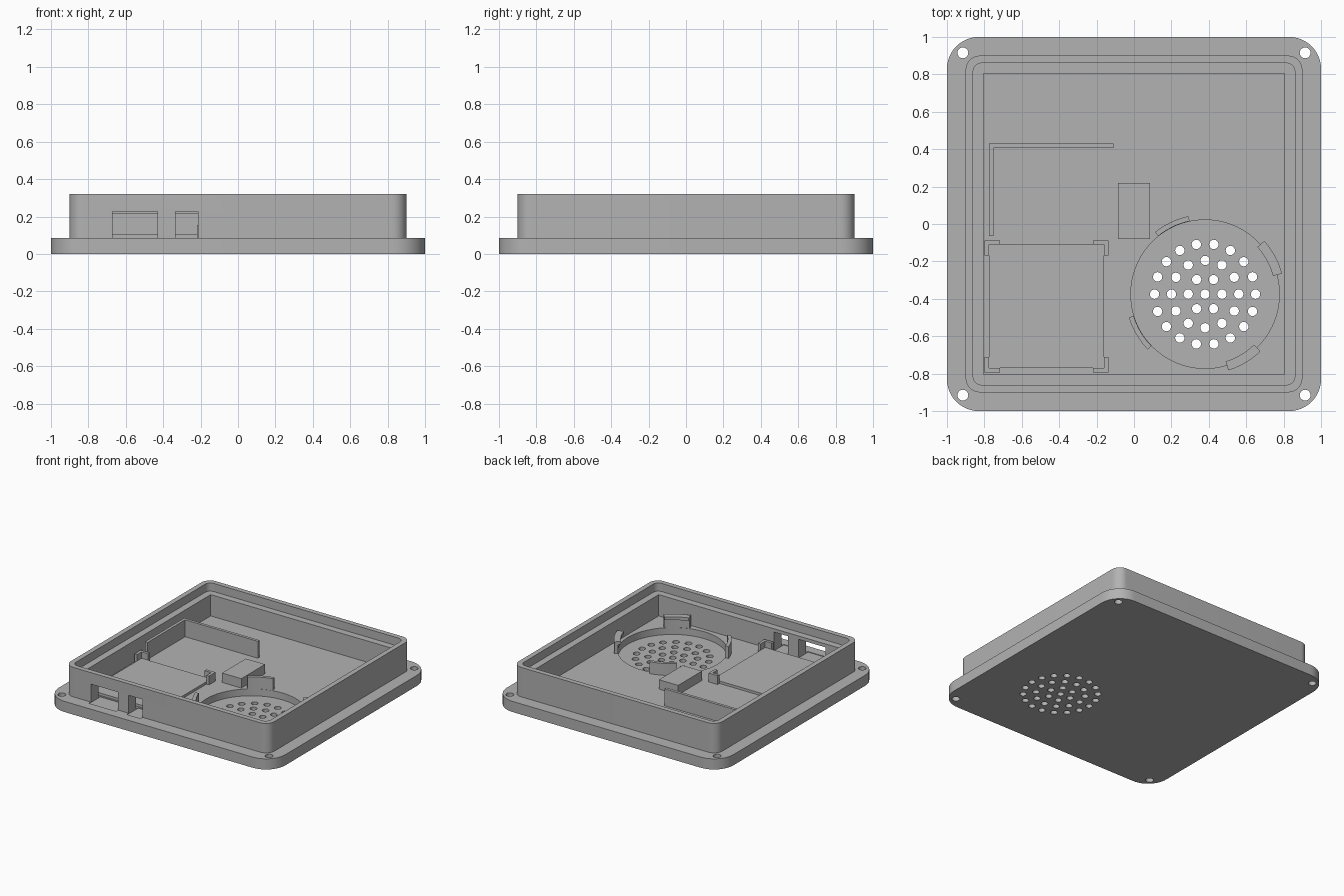
import bpy
import bmesh
from math import cos, sin, radians, pi

cube = bpy.data.objects.get("Cube")
if cube:
    bpy.data.objects.remove(cube, do_unlink=True)

grey = bpy.data.materials.new("plain_grey")
grey.use_nodes = True
grey.diffuse_color = (0.45, 0.45, 0.45, 1)
grey.node_tree.nodes["Principled BSDF"].inputs["Base Color"].default_value = (0.45, 0.45, 0.45, 1)

FLOOR = 0.085
SINK = FLOOR - 0.01          # parts start slightly inside the floor
SPEAKER = (0.38, -0.375)


def prisms(name, outlines, z0, z1):
    """One object made of upright prisms, one per outline."""
    bm = bmesh.new()
    for outline in outlines:
        low = [bm.verts.new((x, y, z0)) for x, y in outline]
        high = [bm.verts.new((x, y, z1)) for x, y in outline]
        bm.faces.new(low)
        bm.faces.new(high)
        for i in range(len(low)):
            j = (i + 1) % len(low)
            bm.faces.new((low[i], low[j], high[j], high[i]))
    bmesh.ops.recalc_face_normals(bm, faces=bm.faces)
    mesh = bpy.data.meshes.new(name)
    bm.to_mesh(mesh)
    bm.free()
    mesh.materials.append(grey)
    obj = bpy.data.objects.new(name, mesh)
    bpy.context.collection.objects.link(obj)
    return obj


def rect(x0, x1, y0, y1):
    return [(x0, y0), (x1, y0), (x1, y1), (x0, y1)]


def arc(cx, cy, r, a0, a1, steps):
    angles = [radians(a0 + (a1 - a0) * i / steps) for i in range(steps + 1)]
    return [(cx + r * cos(a), cy + r * sin(a)) for a in angles]


def circle(cx, cy, r, sides):
    return arc(cx, cy, r, 0, 360, sides)[:-1]


def rounded_square(half, r):
    c = half - r
    points = []
    for i, (sx, sy) in enumerate(((1, 1), (-1, 1), (-1, -1), (1, -1))):
        points += arc(sx * c, sy * c, r, i * 90, i * 90 + 90, 12)
    return points


def combine(target, tool, operation):
    mod = target.modifiers.new("cut", 'BOOLEAN')
    mod.operation = operation
    mod.solver = 'EXACT'
    mod.object = tool
    bpy.context.view_layer.objects.active = target
    bpy.ops.object.modifier_apply(modifier=mod.name)
    bpy.data.objects.remove(tool, do_unlink=True)


def smooth(obj):
    bpy.ops.object.select_all(action='DESELECT')
    obj.select_set(True)
    bpy.context.view_layer.objects.active = obj
    bpy.ops.object.shade_smooth_by_angle(angle=radians(30))


# Housing: flanged base plate with a walled tray
housing = prisms("housing", [rounded_square(1.0, 0.17)], 0, FLOOR)
combine(housing, prisms("walls", [rounded_square(0.9, 0.075)], 0.04, 0.32), 'UNION')
combine(housing, prisms("lid_ledge", [rounded_square(0.86, 0.045)], 0.255, 0.5), 'DIFFERENCE')
combine(housing, prisms("cavity", [rect(-0.805, 0.805, -0.805, 0.805)], FLOOR, 0.6), 'DIFFERENCE')

# Connector openings in the front wall
ports = [rect(-0.67, -0.43, -0.925, -0.78), rect(-0.335, -0.215, -0.925, -0.78)]
combine(housing, prisms("ports", ports, 0.08, 0.228), 'DIFFERENCE')

# Speaker recess
combine(housing, prisms("recess", [circle(*SPEAKER, 0.397, 96)], 0.03, 0.2), 'DIFFERENCE')

# Grille of concentric hole rings, plus four screw holes
holes = [circle(*SPEAKER, 0.025, 20)]
for ring in (1, 2, 3):
    for i in range(6 * ring):
        a = 2 * pi * i / (6 * ring)
        r = 0.09 * ring
        holes.append(circle(SPEAKER[0] + r * cos(a), SPEAKER[1] + r * sin(a), 0.025, 20))
holes += [circle(sx * 0.915, sy * 0.915, 0.029, 24) for sx in (-1, 1) for sy in (-1, 1)]
combine(housing, prisms("holes", holes, -0.1, 0.2), 'DIFFERENCE')
smooth(housing)

# Circuit board pad with an L-shaped bracket at each corner
prisms("board_pad", [rect(-0.775, -0.16, -0.77, -0.11)], SINK, 0.105)
for side, cx, sx in (("right", -0.775, 1), ("left", -0.16, -1)):
    for end, cy, sy in (("front", -0.77, 1), ("back", -0.11, -1)):
        bracket = [(-0.023, -0.023), (0.058, -0.023), (0.058, 0),
                   (0, 0), (0, 0.058), (-0.023, 0.058)]
        outline = [(cx + sx * x, cy + sy * y) for x, y in bracket]
        prisms(f"board_bracket_{end}_{side}", [outline], SINK, 0.155)

# Tall L-shaped divider
divider = [(-0.775, -0.065), (-0.752, -0.065), (-0.752, 0.407),
           (-0.11, 0.407), (-0.11, 0.43), (-0.775, 0.43)]
prisms("divider_wall", [divider], SINK, 0.22)

# Raised block in the middle
prisms("centre_block", [rect(-0.085, 0.085, -0.08, 0.22)], SINK, 0.16)

# Speaker clips around the recess; two carry an inward hook
for name, start, hooked in (("back", 102, False), ("left", 15, True),
                            ("front", -73, True), ("right", 197, False)):
    end = start + 27
    outer = arc(*SPEAKER, 0.426, start, end, 10)
    inner = arc(*SPEAKER, 0.399, end, start, 10)
    clip = prisms(f"speaker_clip_{name}", [outer + inner], SINK, 0.18)
    smooth(clip)
    if hooked:
        lip = arc(*SPEAKER, 0.4, start, end, 10) + arc(*SPEAKER, 0.376, end, start, 10)
        smooth(prisms(f"speaker_hook_{name}", [lip], 0.155, 0.18))
